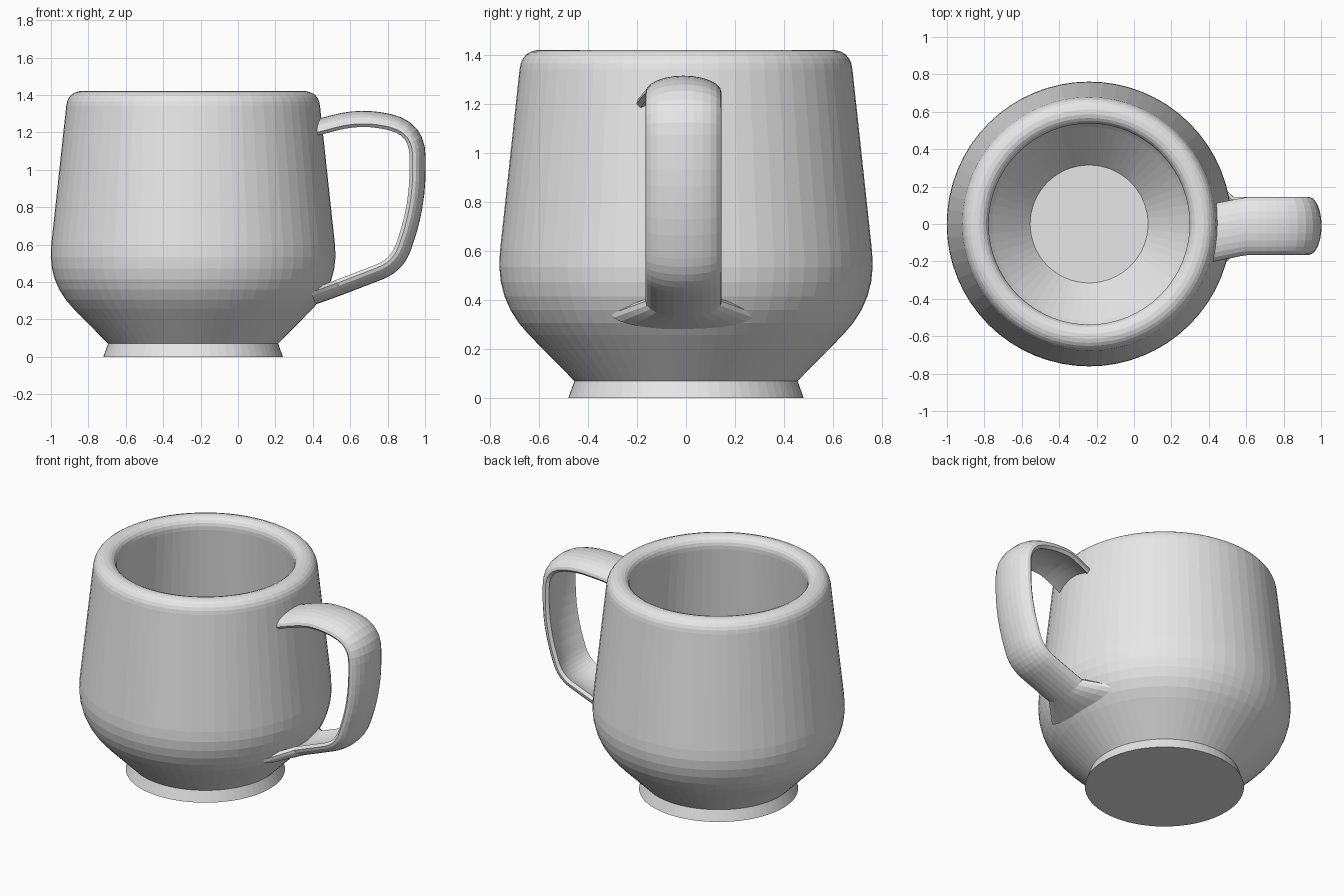
import bpy
import bmesh
import math
from mathutils import Vector

old_cube = bpy.data.objects.get("Cube")
if old_cube:
    bpy.data.objects.remove(old_cube, do_unlink=True)

AXIS_X = -0.24
SEGMENTS = 64
STEPS = 6

# Plain grey glaze
grey = (0.8, 0.8, 0.8, 1)
glaze = bpy.data.materials.new("grey_glaze")
glaze.use_nodes = True
glaze.diffuse_color = grey
glaze.node_tree.nodes["Principled BSDF"].inputs["Base Color"].default_value = grey


def rounded_path(corners):
    """Turn (horizontal, height, rounding) corners into a path with curved bends."""
    points = [Vector(corner[:2]) for corner in corners]
    path = [points[0]]
    for index in range(1, len(points) - 1):
        before, here, after = points[index - 1:index + 2]
        rounding = corners[index][2]
        if not rounding:
            path.append(here)
            continue
        start = here + (before - here).normalized() * rounding
        end = here + (after - here).normalized() * rounding
        for step in range(STEPS + 1):
            t = step / STEPS
            path.append(start.lerp(here, t).lerp(here.lerp(end, t), t))
    return path + [points[-1]]


def finish(name, bm):
    """Store the finished shape as a named, glazed object."""
    bmesh.ops.remove_doubles(bm, verts=bm.verts, dist=0.001)
    bmesh.ops.recalc_face_normals(bm, faces=bm.faces)
    mesh = bpy.data.meshes.new(name)
    bm.to_mesh(mesh)
    bm.free()
    mesh.materials.append(glaze)
    part = bpy.data.objects.new(name, mesh)
    bpy.context.collection.objects.link(part)


def build_body(name, corners):
    """Spin the rounded profile around the upright axis of the mug."""
    bm = bmesh.new()
    verts = [bm.verts.new((AXIS_X + point.x, 0, point.y)) for point in rounded_path(corners)]
    edges = [bm.edges.new(pair) for pair in zip(verts, verts[1:])]
    bmesh.ops.spin(bm, geom=verts + edges, cent=(AXIS_X, 0, 0), axis=(0, 0, 1),
                   angle=math.tau, steps=SEGMENTS, use_duplicate=False)
    finish(name, bm)


def strap_section():
    """Cross-section as (sideways, outward) shares: arched outside, hollow inside."""
    arch = [math.pi * step / (2 * STEPS) for step in range(2 * STEPS + 1)]
    outside = [(math.cos(angle), 1.6 * math.sin(angle) - 0.6) for angle in arch]
    inside = [(0.9 * side / STEPS, -0.3 - 0.7 * (side / STEPS) ** 2)
              for side in range(-STEPS, STEPS + 1)]
    return outside + inside


def build_handle(name, corners, half_width, half_thickness):
    """Sweep the strap section along the rounded centre line."""
    bm = bmesh.new()
    section = strap_section()
    path = rounded_path(corners)
    rings = []
    for index, centre in enumerate(path):
        ahead = path[min(index + 1, len(path) - 1)]
        behind = path[max(index - 1, 0)]
        along = (ahead - behind).normalized()
        outward = Vector((-along.y, along.x)) * half_thickness
        width, shift = half_width, -0.01
        if centre.y > 1:
            # The upper end leans sideways where it meets the wall
            shift -= max(0, 0.6 - centre.x) / 5
        else:
            # The lower end flares into the bowl
            width += max(0, 0.54 - centre.x)
        ring = []
        for side, depth in section:
            point = centre + outward * depth
            ring.append(bm.verts.new((point.x, shift + side * width, point.y)))
        rings.append(ring)
    for ring, following in zip(rings, rings[1:]):
        for index in range(len(section)):
            bm.faces.new((ring[index - 1], ring[index], following[index], following[index - 1]))
    bm.faces.new(rings[0])
    bm.faces.new(rings[-1])
    finish(name, bm)


# Flared foot, tapered bowl, rounded rim, then the hollow down to the floor
build_body("mug_body", [
    (0, 0), (0.48, 0, 0), (0.455, 0.07, 0), (0.78, 0.4, 0.2),
    (0.67, 1.42, 0.08), (0.53, 1.42, 0.08), (0.62, 0.45, 0.15),
    (0.315, 0.12, 0), (0, 0.12)])

# Strap handle from the upper wall, round the grip and back into the bowl
build_handle("handle", [
    (0.4, 1.22), (0.66, 1.29, 0.15), (0.96, 1.22, 0.15), (0.96, 0.8, 0.2),
    (0.85, 0.49, 0.1), (0.54, 0.37, 0.1), (0.4, 0.32)],
    half_width=0.155, half_thickness=0.043)
